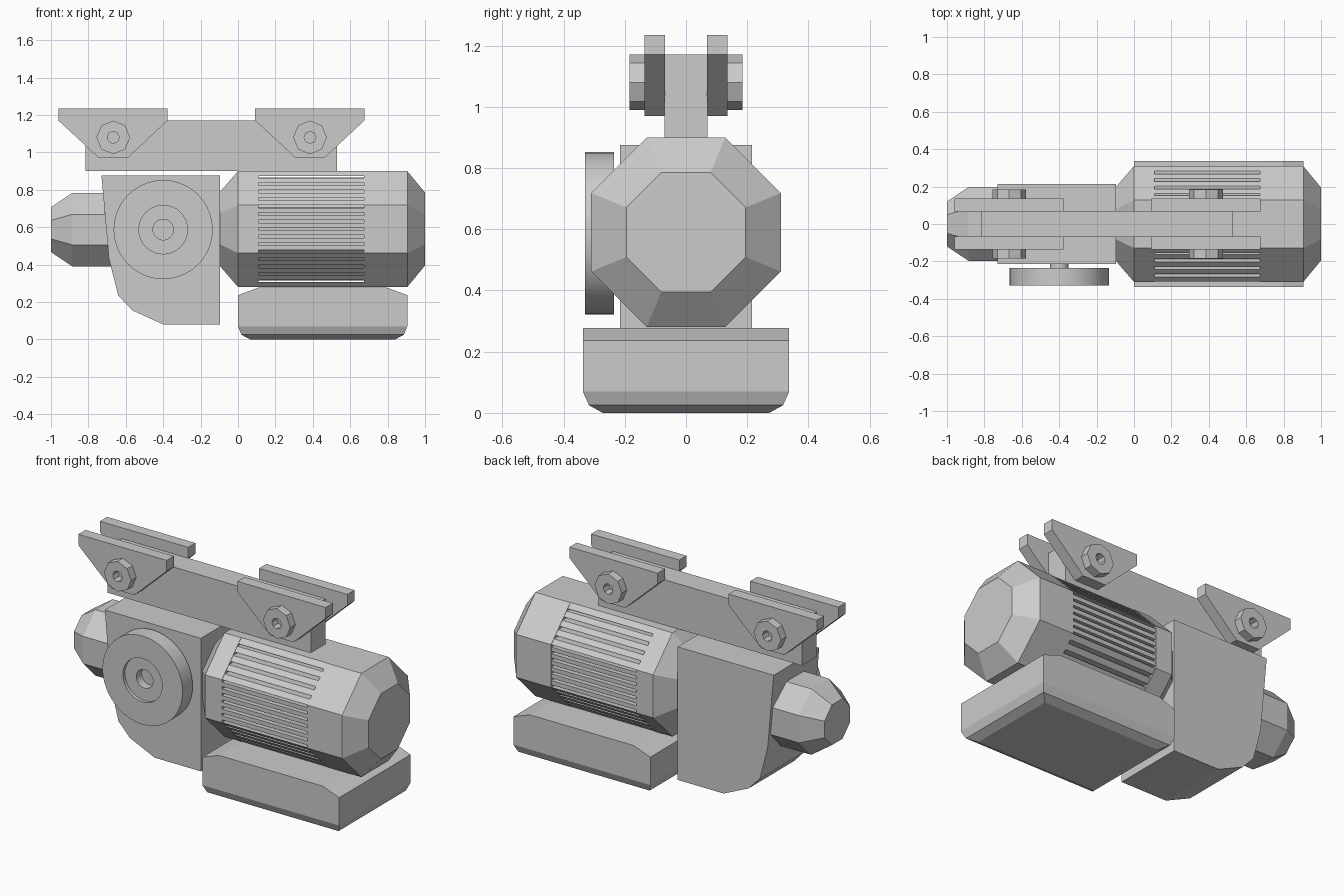
import bpy, bmesh, math

if "Cube" in bpy.data.objects:
    bpy.data.objects.remove(bpy.data.objects["Cube"])

COS8 = math.cos(math.pi / 8)


def loft(name, rings, closed=False):
    """Skin a row of equal-sized point rings, capping the ends unless closed."""
    bm = bmesh.new()
    vs = [[bm.verts.new(p) for p in ring] for ring in rings]
    n = len(rings[0])
    pairs = list(zip(vs, vs[1:]))
    if closed:
        pairs.append((vs[-1], vs[0]))
    else:
        bm.faces.new(vs[0])
        bm.faces.new(vs[-1])
    for a, b in pairs:
        for i in range(n):
            j = (i + 1) % n
            bm.faces.new((a[i], a[j], b[j], b[i]))
    bmesh.ops.recalc_face_normals(bm, faces=bm.faces[:])
    mesh = bpy.data.meshes.new(name)
    bm.to_mesh(mesh)
    bm.free()
    ob = bpy.data.objects.new(name, mesh)
    bpy.context.collection.objects.link(ob)
    return ob


def prism_y(name, profile, y0, y1):
    return loft(name, [[(x, y, z) for x, z in profile] for y in (y0, y1)])


def rect(x0, x1, z0, z1):
    return [(x0, z0), (x1, z0), (x1, z1), (x0, z1)]


def turn(name, profile, axis, u, z, n=8, phase=0.0, closed=False):
    """Revolve (radius, position) pairs about the x or y axis; u is the other coordinate."""
    rings = []
    for r, p in profile:
        ring = []
        for i in range(n):
            t = phase + 2 * math.pi * i / n
            c, s = u + r * math.cos(t), z + r * math.sin(t)
            ring.append((p, c, s) if axis == 'x' else (c, p, s))
        rings.append(ring)
    return loft(name, rings, closed)


def octagon_x(name, profile, z):
    """Flat-topped octagonal body along x from (half height, x) pairs."""
    return turn(name, [(a / COS8, x) for a, x in profile], 'x', 0, z, 8, math.pi / 8)


# Motor housing with a recessed band for the cooling fins
MZ, MA = 0.59, 0.31
F0, F1 = 0.11, 0.675
octagon_x("motor_housing", [(0.20, -0.095), (MA, 0), (MA, F0), (0.275, F0),
                            (0.275, F1), (MA, F1), (MA, 0.905), (0.195, 1.0)], MZ)


def half_width(dz):
    """Half width of the motor octagon at a height above its axis."""
    return min(MA, MA * math.sqrt(2) - abs(dz)) - 0.003


def motor_slat(name, z0, z1):
    w0, w1 = half_width(z0 - MZ), half_width(z1 - MZ)
    loft(name, [[(x, -w0, z0), (x, w0, z0), (x, w1, z1), (x, -w1, z1)] for x in (F0, F1)])


# Cooling fins, plus the closed strips at top and bottom of the band
pitch, thick = 0.04, 0.025
for i in range(14):
    zc = MZ + (i - 6.5) * pitch
    motor_slat("cooling_fin", zc - thick / 2, zc + thick / 2)
motor_slat("fin_band_top", 0.873, 0.90)
motor_slat("fin_band_bottom", 0.28, 0.307)

# Gearbox
prism_y("gearbox", [(-0.73, 0.875), (-0.095, 0.875), (-0.095, 0.08), (-0.40, 0.08),
                    (-0.565, 0.155), (-0.64, 0.235), (-0.69, 0.43)], -0.215, 0.215)

# End cap on the gearbox
octagon_x("end_cap", [(0.197, -0.65), (0.197, -0.885), (0.12, -1.0)], 0.587)

# Drive wheel with stepped hub, and its short shaft
wheel = turn("drive_wheel", [(0.265, -0.235), (0.265, -0.33), (0.13, -0.33), (0.13, -0.31),
                             (0.055, -0.31), (0.055, -0.26)], 'y', -0.40, 0.587, 40)
shaft = turn("wheel_shaft", [(0.05, -0.20), (0.05, -0.24)], 'y', -0.40, 0.587, 24)
for ob in (wheel, shaft):
    bpy.ops.object.select_all(action='DESELECT')
    ob.select_set(True)
    bpy.context.view_layer.objects.active = ob
    bpy.ops.object.shade_smooth_by_angle(angle=math.radians(30))

# Control box below the motor: (height, inset along x, inset along y)
rings = []
for z, ix, iy in [(0, 0.065, 0.065), (0.025, 0.018, 0.02), (0.07, 0, 0),
                  (0.237, 0, 0), (0.277, 0.11, 0)]:
    x0, x1, y = ix, 0.905 - ix, 0.337 - iy
    rings.append([(x0, -y, z), (x1, -y, z), (x1, y, z), (x0, y, z)])
loft("control_box", rings)

# Hanger beam
prism_y("hanger_beam", rect(-0.815, 0.53, 0.90, 1.17), -0.07, 0.07)

# Bracket plates and bolt nuts, both sides at both ends of the beam
for cx in (-0.667, 0.385):
    for s in (-1, 1):
        plate = [(cx - 0.293, 1.235), (cx + 0.29, 1.235), (cx + 0.29, 1.17),
                 (cx + 0.077, 0.97), (cx - 0.077, 0.97), (cx - 0.293, 1.17)]
        prism_y("bracket_plate", plate, s * 0.068, s * 0.136)
        turn("bracket_nut", [(0.09, s * 0.136), (0.09, s * 0.185),
                             (0.032, s * 0.185), (0.032, s * 0.136)],
             'y', cx, 1.08, 8, 0, closed=True)
